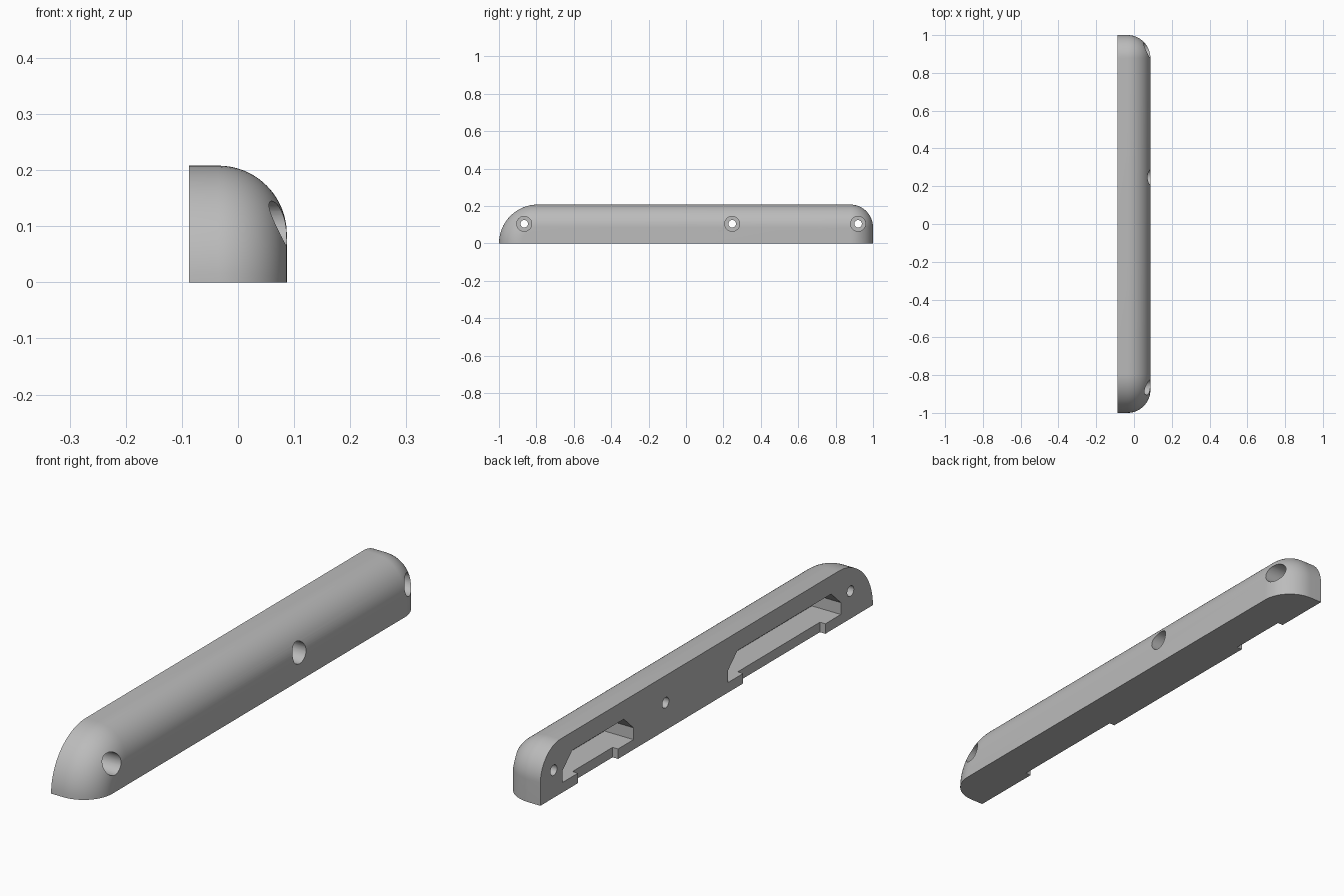
import bpy
import bmesh
from math import sin, cos, pi

cube = bpy.data.objects.get("Cube")
if cube:
    bpy.data.objects.remove(cube, do_unlink=True)

HALF_W, HEIGHT = 0.087, 0.208   # half width and height of the bar
R = 0.122                       # edge rounding radius
STEPS = 20

grey = bpy.data.materials.new("plain grey")
grey.use_nodes = True
colour = (0.5, 0.5, 0.5, 1)
grey.diffuse_color = colour
grey.node_tree.nodes["Principled BSDF"].inputs["Base Color"].default_value = colour


def make_object(name, bm):
    bmesh.ops.recalc_face_normals(bm, faces=bm.faces)
    mesh = bpy.data.meshes.new(name)
    bm.to_mesh(mesh)
    bm.free()
    mesh.materials.append(grey)
    obj = bpy.data.objects.new(name, mesh)
    bpy.context.collection.objects.link(obj)
    return obj


def loft(name, layers):
    """Skin a list of (x, outline) layers, capped at both ends."""
    bm = bmesh.new()
    rings = [[bm.verts.new((x, y, z)) for y, z in outline] for x, outline in layers]
    for a, b in zip(rings, rings[1:]):
        for i in range(len(a)):
            j = (i + 1) % len(a)
            bm.faces.new((a[i], a[j], b[j], b[i]))
    bm.faces.new(rings[0])
    bm.faces.new(rings[-1])
    return make_object(name, bm)


def arc(cy, cz, radius, start, end, n=STEPS):
    angles = [start + (end - start) * i / n for i in range(n + 1)]
    return [(cy + radius * cos(a), cz + radius * sin(a)) for a in angles]


def side_outline(inset):
    """Side silhouette with a long nose at the front, a short round at the back."""
    nose = arc(HEIGHT - 1, 0, HEIGHT - inset, pi, pi / 2)
    tail = arc(1 - R, HEIGHT - R, max(R - inset, 0.0004), pi / 2, 0)
    return nose + tail + [(1 - inset, 0)]


def cut(target, cutter):
    mod = target.modifiers.new("cut", 'BOOLEAN')
    mod.operation = 'DIFFERENCE'
    mod.solver = 'EXACT'
    mod.object = cutter
    bpy.context.view_layer.objects.active = target
    bpy.ops.object.modifier_apply(modifier=mod.name)
    bpy.data.objects.remove(cutter, do_unlink=True)


# Rounded bar: the outline shrinks towards the outer side
layers = [(-HALF_W, side_outline(0))]
for i in range(STEPS + 1):
    a = pi / 2 * i / STEPS
    layers.append((HALF_W - R + R * sin(a), side_outline(R * (1 - cos(a)))))
bar = loft("rounded_bar", layers)

# Counterbored screw holes
for y in (-0.865, 0.247, 0.92):
    for radius, x0 in ((0.04, -0.02), (0.02, -0.2)):
        circle = arc(y, 0.105, radius, 0, 2 * pi, 32)[:-1]
        cut(bar, loft("hole_cutter", [(x0, circle), (0.2, circle)]))

# Pockets with chamfered tops, and shallow notches open at the bottom
for y0, y1 in ((0.44, 0.867), (-0.807, -0.127)):
    low, shoulder, top, chamfer, lip = 0.038, 0.083, 0.138, 0.058, 0.093
    pocket = [(y0, low), (y1, low), (y1, shoulder), (y1 - chamfer, top),
              (y0 + chamfer, top), (y0, shoulder)]
    cut(bar, loft("pocket_cutter", [(-0.2, pocket), (0.035, pocket)]))
    a, b = y0 + lip, y1 - lip
    notch = [(a, -0.1), (b, -0.1), (b, low + 0.01), (a, low + 0.01)]
    cut(bar, loft("notch_cutter", [(-0.2, notch), (-0.064, notch)]))

# Smooth the rounded surfaces, keep cut edges sharp
for obj in bpy.context.selected_objects:
    obj.select_set(False)
bar.select_set(True)
bpy.context.view_layer.objects.active = bar
bpy.ops.object.shade_smooth_by_angle(angle=pi / 6)
